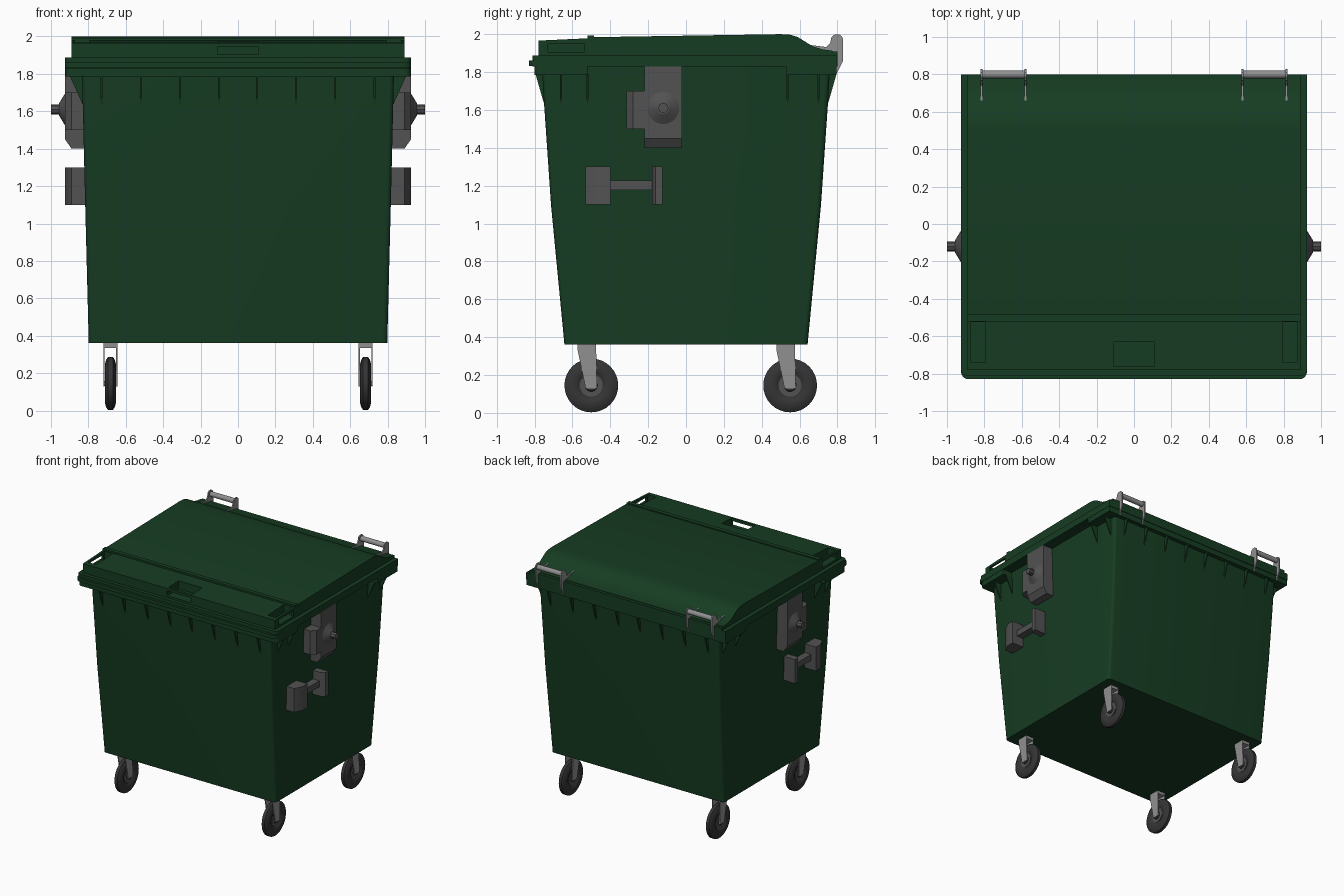
import bpy, bmesh, math
from mathutils import Vector

if "Cube" in bpy.data.objects:
    bpy.data.objects.remove(bpy.data.objects["Cube"])


def material(name, r, g, b):
    m = bpy.data.materials.new(name)
    m.diffuse_color = (r, g, b, 1)
    m.use_nodes = True
    m.node_tree.nodes["Principled BSDF"].inputs["Base Color"].default_value = m.diffuse_color
    return m


GREEN = material("green_plastic", 0.008, 0.045, 0.016)
DARK = material("dark_grey", 0.085, 0.085, 0.085)
RUBBER = material("rubber", 0.035, 0.035, 0.035)
STEEL = material("steel", 0.28, 0.28, 0.28)


def finish(name, bm, mat):
    bmesh.ops.recalc_face_normals(bm, faces=bm.faces[:])
    me = bpy.data.meshes.new(name)
    bm.to_mesh(me)
    bm.free()
    ob = bpy.data.objects.new(name, me)
    bpy.context.collection.objects.link(ob)
    if mat:
        me.materials.append(mat)
    return ob


def skin(name, rings, mat):
    """Closed skin through equal-length rings of points."""
    bm = bmesh.new()
    vs = [[bm.verts.new(p) for p in r] for r in rings]
    n = len(vs[0])
    for a, b in zip(vs, vs[1:]):
        for i in range(n):
            bm.faces.new((a[i], a[(i + 1) % n], b[(i + 1) % n], b[i]))
    bm.faces.new(vs[0])
    bm.faces.new(vs[-1])
    return finish(name, bm, mat)


def prism(name, pts, axis, a, b, mat):
    """Extrude a 2D outline along an axis from a to b."""
    put = {'X': lambda p, t: (t, p[0], p[1]),
           'Y': lambda p, t: (p[0], t, p[1]),
           'Z': lambda p, t: (p[0], p[1], t)}[axis]
    return skin(name, [[put(p, t) for p in pts] for t in (a, b)], mat)


def box(name, x0, x1, y0, y1, z0, z1, mat):
    return prism(name, [(x0, y0), (x1, y0), (x1, y1), (x0, y1)], 'Z', z0, z1, mat)


def lathe(name, prof, c, mat, seg=32):
    """Revolve (x offset, radius) pairs about the x axis through c."""
    rings = [[(c[0] + x, c[1] + r * math.cos(2 * math.pi * i / seg),
               c[2] + r * math.sin(2 * math.pi * i / seg)) for i in range(seg)]
             for x, r in prof]
    return skin(name, rings, mat)


def rounded(hx, y0, y1, rf, rb, n=4):
    """Rectangle outline with front radius rf and back radius rb."""
    pts = []
    for cx, cy, r, a0 in ((hx - rb, y1 - rb, rb, 0), (-hx + rb, y1 - rb, rb, 90),
                          (-hx + rf, y0 + rf, rf, 180), (hx - rf, y0 + rf, rf, 270)):
        for i in range(n + 1):
            a = math.radians(a0 + 90 * i / n)
            pts.append((cx + r * math.cos(a), cy + r * math.sin(a)))
    return pts


# Tapered container
skin("container", [[(x, y, z) for x, y in rounded(hx, -hy, hy, 0.025, 0.025)]
                   for z, hx, hy in ((0.36, 0.798, 0.642), (1.1, 0.817, 0.713),
                                     (1.64, 0.83, 0.75), (1.85, 0.835, 0.762))], GREEN)

# Rim, front lip and deeper skirts at both ends
prism("rim", rounded(0.925, -0.81, 0.80, 0.03, 0.004), 'Z', 1.83, 1.888, GREEN)
prism("rim_lip", rounded(0.925, -0.83, -0.6, 0.04, 0.004), 'Z', 1.833, 1.862, GREEN)
prism("front_skirt", rounded(0.923, -0.80, -0.52, 0.03, 0.004), 'Z', 1.785, 1.84, GREEN)
prism("back_skirt", rounded(0.923, 0.53, 0.795, 0.004, 0.004), 'Z', 1.785, 1.84, GREEN)

# Triangular ribs under the rim
for s in (1, -1):
    for x in (-0.73, -0.52, -0.31, -0.1, 0.1, 0.31, 0.52, 0.73):
        prism("end_rib", [(s * 0.74, 1.64), (s * 0.752, 1.64), (s * 0.795, 1.79),
                          (s * 0.74, 1.79)], 'X', x - 0.005, x + 0.005, GREEN)
    for y in (-0.66, -0.52, 0.535, 0.70):
        prism("side_rib", [(s * 0.82, 1.64), (s * 0.832, 1.64), (s * 0.90, 1.79),
                           (s * 0.82, 1.79)], 'Y', y - 0.005, y + 0.005, GREEN)

# Lid with grip pockets cut through the front and side walls
lid = prism("lid", [(-0.78, 1.88), (-0.78, 1.966), (-0.52, 1.978), (-0.49, 1.984),
                    (0.5, 2.0), (0.55, 1.997), (0.59, 1.985), (0.63, 1.96),
                    (0.67, 1.935), (0.72, 1.92), (0.775, 1.912), (0.775, 1.88)],
            'X', -0.89, 0.89, GREEN)
cuts = [(-0.11, 0.11, -0.76, -0.63, 1.905, 2.1), (-0.11, 0.11, -0.9, -0.7, 1.905, 1.945)]
for s in (1, -1):
    for a, b, y0, y1, z0, z1 in ((0.795, 0.872, -0.74, -0.525, 1.906, 2.1),
                                 (0.83, 1.0, -0.73, -0.535, 1.906, 1.952)):
        cuts.append((min(s * a, s * b), max(s * a, s * b), y0, y1, z0, z1))
for c in cuts:
    cutter = box("cutter", *c, None)
    cutter.hide_render = True
    mod = lid.modifiers.new("cut", 'BOOLEAN')
    mod.operation, mod.solver, mod.object = 'DIFFERENCE', 'EXACT', cutter
    bpy.context.view_layer.objects.active = lid
    bpy.ops.object.modifier_apply(modifier=mod.name)
    bpy.data.objects.remove(cutter)
box("lid_ridge", -0.89, 0.89, -0.52, -0.485, 1.96, 1.993, GREEN)
box("lid_back_flange", -0.89, 0.89, 0.7, 0.80, 1.88, 1.908, GREEN)

for s in (1, -1):
    # Hinge brackets and grab tube
    for x in (0.58, 0.815):
        prism("hinge_bracket", [(0.66, 1.88), (0.66, 1.942), (0.74, 1.932), (0.762, 1.955),
                                (0.768, 1.985), (0.785, 1.998), (0.81, 1.998), (0.826, 1.985),
                                (0.83, 1.965), (0.83, 1.86), (0.795, 1.79), (0.75, 1.79)],
              'X', s * x - 0.005, s * x + 0.005, STEEL)
    lathe("hinge_tube", [(-0.118, 0.021), (0.118, 0.021)], (s * 0.698, 0.80, 1.967), STEEL, 20)

    # Lifting plate with side block, cone and pin
    prism("lift_plate", [(s * 0.81, 1.40), (s * 0.89, 1.40), (s * 0.925, 1.45),
                         (s * 0.925, 1.83), (s * 0.81, 1.83)], 'Y', -0.22, -0.02, DARK)

    def chamfer_block(name, y0, yc, y1, z0, z1):
        prism(name, [(s * 0.81, y0), (s * 0.89, y0), (s * 0.925, yc), (s * 0.925, y1),
                     (s * 0.81, y1)], 'Z', z0, z1, DARK)

    chamfer_block("lift_block", -0.315, -0.28, -0.21, 1.50, 1.70)
    lathe("lift_cone", [(0, 0.09), (s * 0.035, 0.032)], (s * 0.922, -0.12, 1.61), DARK, 24)
    lathe("lift_pin", [(0, 0.027), (s * 0.06, 0.027)], (s * 0.94, -0.12, 1.61), DARK, 8)

    # Lower bracket: two blocks joined by a bar
    chamfer_block("lower_block_front", -0.53, -0.465, -0.40, 1.10, 1.30)
    chamfer_block("lower_block_back", -0.18, -0.16, -0.125, 1.10, 1.30)
    box("lower_bar", s * 0.81, s * 0.88, -0.41, -0.17, 1.178, 1.228, DARK)

    # Castors
    half = [(0.03, 0.005), (0.03, 0.028), (0.02, 0.034), (0.02, 0.066), (0.027, 0.076),
            (0.03, 0.10), (0.024, 0.125), (0.013, 0.142)]
    for y in (-0.50, 0.55):
        c = (s * 0.682, y, 0.145)
        lathe("wheel_tyre", half + [(-x, r) for x, r in reversed(half)], c, RUBBER)
        lathe("wheel_hub", [(-0.0225, 0.06), (0.0225, 0.06)], c, DARK, 24)
        lathe("wheel_axle", [(-0.037, 0.014), (0.037, 0.014)], c, STEEL, 12)
        for d in (-0.034, 0.034):
            prism("castor_fork", [(y - 0.072, 0.36), (y - 0.072, 0.33), (y - 0.03, 0.13),
                                  (y + 0.03, 0.13), (y + 0.025, 0.36)],
                  'X', c[0] + d - 0.003, c[0] + d + 0.003, STEEL)
        box("castor_top", c[0] - 0.034, c[0] + 0.034, y - 0.07, y + 0.024, 0.335, 0.362, STEEL)

# Smooth the rounded parts, keep edges sharp
bpy.ops.object.select_all(action='SELECT')
bpy.context.view_layer.objects.active = lid
bpy.ops.object.shade_smooth_by_angle(angle=math.radians(30))
